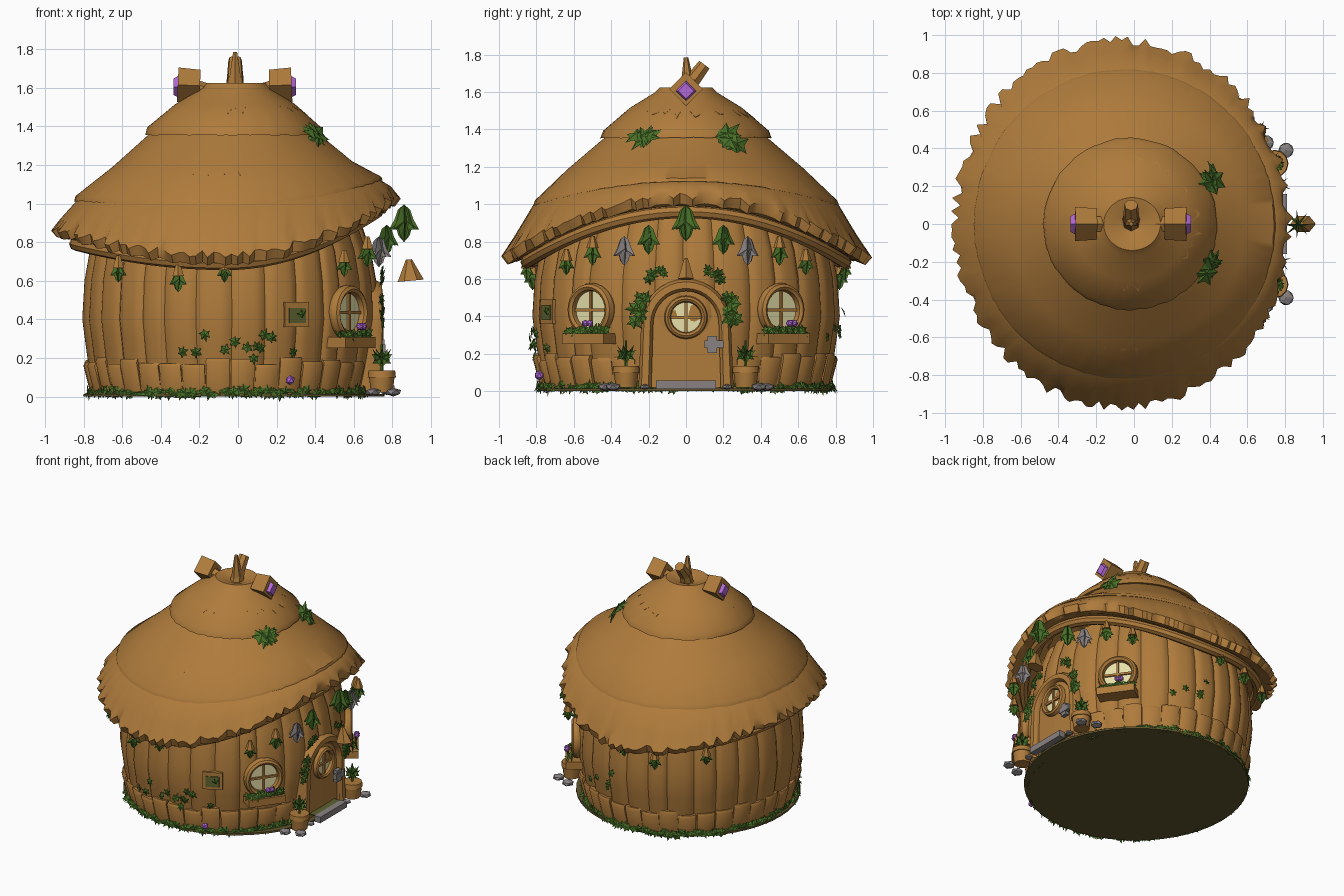
import bpy, bmesh, math, random
from math import sin, cos, pi
from mathutils import Vector, Matrix

if "Cube" in bpy.data.objects:
    bpy.data.objects.remove(bpy.data.objects["Cube"])

random.seed(4)


def material(name, rgb):
    m = bpy.data.materials.new(name)
    m.diffuse_color = (*rgb, 1)
    m.use_nodes = True
    m.node_tree.nodes["Principled BSDF"].inputs["Base Color"].default_value = m.diffuse_color
    return m


BROWN = material("warm brown", (0.43, 0.2, 0.045))
GREEN = material("leaf green", (0.065, 0.16, 0.02))
GREY = material("stone grey", (0.25, 0.22, 0.22))
PURPLE = material("crystal purple", (0.45, 0.14, 0.68))
CREAM = material("window cream", (0.9, 0.84, 0.45))
OLIVE = material("dark olive", (0.12, 0.09, 0.026))
MOSS = material("moss olive", (0.11, 0.125, 0.03))


def finish(bm, name, mat, smooth=True, recalc=True):
    if recalc:
        bmesh.ops.recalc_face_normals(bm, faces=bm.faces)
    me = bpy.data.meshes.new(name)
    bm.to_mesh(me)
    bm.free()
    me.materials.append(mat)
    ob = bpy.data.objects.new(name, me)
    bpy.context.collection.objects.link(ob)
    if smooth:
        bpy.ops.object.select_all(action='DESELECT')
        ob.select_set(True)
        bpy.context.view_layer.objects.active = ob
        bpy.ops.object.shade_smooth_by_angle(angle=math.radians(40))
    return ob


def loft(bm, rows, closed=True):
    """Bridge rows of points with quads."""
    vs = [[bm.verts.new(p) for p in r] for r in rows]
    n = len(rows[0])
    for a, b in zip(vs, vs[1:]):
        for i in range(n if closed else n - 1):
            j = (i + 1) % n
            bm.faces.new((a[i], a[j], b[j], b[i]))
    return vs


def tube(bm, a, b, r1, r2, sides=8):
    a, b = Vector(a), Vector(b)
    d = b - a
    m = Matrix.Translation((a + b) / 2) @ d.to_track_quat('Z', 'Y').to_matrix().to_4x4()
    bmesh.ops.create_cone(bm, cap_ends=True, segments=sides, radius1=r1, radius2=r2,
                          depth=d.length, matrix=m)


def box(bm, c, s, m=Matrix()):
    bmesh.ops.create_cube(bm, size=1, matrix=m @ Matrix.Translation(c) @ Matrix.Diagonal((*s, 1)))


# ---- wall: barrel of bulging planks
PROFILE = [(0.0, .92), (.2, .965), (.4, 1.0), (.6, .985), (.75, .95), (.95, .86)]


def wall(t, z, out=0.0):
    f = PROFILE[-1][1]
    for (z0, f0), (z1, f1) in zip(PROFILE, PROFILE[1:]):
        if z0 <= z <= z1:
            f = f0 + (f1 - f0) * (z - z0) / (z1 - z0)
            break
    return Vector((-.04 + (.765 * f + out) * cos(t), (.82 * f + out) * sin(t), z))


def axes(t):
    """Matrix with x sideways, y up and z pointing outward at angle t."""
    n = Vector((cos(t), sin(t), 0))
    return Matrix(((-n.y, n.x, 0), (0, 0, 1), n)).transposed().to_4x4()


def frame(t, z, out=0.0):
    return Matrix.Translation(wall(t, z, out)) @ axes(math.atan2(sin(t) / .82, cos(t) / .765))


planks = 28
cuts = [2 * pi * (i + random.uniform(-.18, .18)) / planks for i in range(planks)]
cuts.append(cuts[0] + 2 * pi)
ring = [(a + (b - a) * k / 8, -.02 * abs(k / 4 - 1) ** 4 + .004)
        for a, b in zip(cuts, cuts[1:]) for k in range(8)]
bm = bmesh.new()
loft(bm, [[wall(t, z, o) for t, o in ring] for z in (.01, .1, .2, .3, .4, .5, .6, .68, .75, .95)])
finish(bm, "plank_wall", BROWN)

# foundation blocks, left open at the door
bm = bmesh.new()
count = 36
for i in range(count):
    t0, t1 = [2 * pi * (i + k) / count for k in (.03, .97)]
    if abs(cos((t0 + t1) / 2)) > .955 and cos(t0) > 0:
        continue
    h, o = random.uniform(.165, .205), random.uniform(.008, .022)
    ts = [t0 + (t1 - t0) * k / 4 for k in range(5)]
    rows = [[wall(t, z, q - (.012 if k in (0, 4) else 0)) for k, t in enumerate(ts)]
            for z, q in ((.012, -.08), (.012, o), (h - .02, o + .012), (h, o), (h, -.08))]
    v = loft(bm, rows, closed=False)
    for e in (0, 4):
        bm.faces.new([r[e] for r in v])
finish(bm, "foundation_blocks", BROWN)

bm = bmesh.new()
tube(bm, (-.02, 0, 0), (-.02, 0, .014), .78, .78, 48)
finish(bm, "ground_disc", OLIVE)


# ---- thatched roof; row = centre x, radius x, radius y, z, front lift, back lift, raggedness
def roof_point(row, t, j=0.0):
    cx, rx, ry, z, fl, bl = row[:6]
    c = cos(t)
    lift = fl * c * c if c > 0 else bl * c * c
    return Vector((cx + (rx + j) * c, (ry + j) * sin(t), z + lift - j * .8))


def roof_layer(name, rows, n=150, spikes=False):
    bm = bmesh.new()
    jag = [random.random() ** 4 if spikes else random.uniform(-1, 1) for _ in range(n)]
    loft(bm, [[roof_point(r, 2 * pi * i / n, jag[i] * r[6]) for i in range(n)] for r in rows])
    finish(bm, name, BROWN)


roof_layer("thatch_eave", [
    (-.04, .68, .74, .80, .22, .06, 0), (-.065, .83, .90, .70, .29, .13, 0),
    (-.065, .865, .945, .685, .31, .15, .014), (-.065, .885, .97, .735, .31, .14, .026),
    (-.065, .855, .915, .83, .26, .09, .004), (-.05, .79, .82, .99, .13, .02, 0),
    (-.05, .70, .72, 1.06, .08, .01, 0)], 180)
roof_layer("thatch_middle", [
    (-.05, .74, .77, 1.0, .12, .02, 0), (-.05, .797, .818, .992, .13, .02, .003),
    (-.05, .79, .808, 1.02, .12, .02, .003), (-.03, .62, .63, 1.19, .03, 0, 0),
    (-.02, .44, .43, 1.36, 0, 0, 0), (-.02, .36, .36, 1.42, 0, 0, 0)])
roof_layer("thatch_middle_tufts", [
    (-.03, .59, .60, 1.198, .025, 0, .08), (-.03, .594, .604, 1.206, .025, 0, .08),
    (-.02, .44, .43, 1.352, 0, 0, 0)], 150, True)
roof_layer("thatch_crown", [
    (-.02, .41, .41, 1.36, 0, 0, 0), (-.02, .46, .455, 1.355, 0, 0, .004),
    (-.02, .45, .44, 1.395, 0, 0, .003), (-.015, .31, .30, 1.515, 0, 0, 0),
    (-.01, .18, .17, 1.595, 0, 0, 0), (-.01, .15, .14, 1.625, 0, 0, 0),
    (-.01, .10, .09, 1.615, 0, 0, 0), (-.01, .002, .002, 1.58, 0, 0, 0)], 72)
roof_layer("thatch_crown_tufts", [
    (-.015, .315, .305, 1.498, 0, 0, .06), (-.015, .32, .31, 1.506, 0, 0, .06),
    (-.01, .19, .18, 1.58, 0, 0, 0)], 90, True)

# beam following the arched eave
bm = bmesh.new()
loft(bm, [[roof_point((-.06, .78 + .035 * cos(a), .85 + .035 * cos(a), .69 + .035 * sin(a), .27, .1),
                      2 * pi * i / 72) for i in range(72)] for a in [k * pi / 4 for k in range(9)]])
finish(bm, "eave_beam", BROWN)

# roof top: branch stump, beam ends and crystals
bm = bmesh.new()
tube(bm, (-.015, 0, 1.55), (-.015, .035, 1.67), .05, .043, 7)
tube(bm, (-.015, .02, 1.64), (-.015, .10, 1.745), .045, .036, 7)
tube(bm, (-.015, .01, 1.62), (-.015, 0, 1.785), .04, .012, 6)
finish(bm, "branch_stump", BROWN, False)
bm, gems = bmesh.new(), bmesh.new()
for s in (-1, 1):
    x = -.017
    tube(bm, (x + s * .12, 0, 1.57), (x + s * .2, 0, 1.595), .045, .045, 6)
    tube(bm, (x + s * .18, 0, 1.61), (x + s * .295, 0, 1.615), .083, .09, 4)
    tube(gems, (x + s * .285, 0, 1.605), (x + s * .318, 0, 1.605), .06, .042, 4)
finish(bm, "beam_ends", BROWN, False)
finish(gems, "beam_crystals", PURPLE, False)


# ---- round windows
def round_window(name, m, r, thick):
    bm = bmesh.new()
    rows = [[m @ Vector(((r + thick * (1 + cos(a))) * cos(t), (r + thick * (1 + cos(a))) * sin(t),
                         .015 + thick * 1.7 * sin(a))) for t in [2 * pi * i / 28 for i in range(28)]]
            for a in [2 * pi * k / 8 for k in range(9)]]
    loft(bm, rows)
    for size in ((.016, 2 * r, .02), (2 * r, .016, .02)):
        box(bm, (0, 0, .018), size, m)
    finish(bm, name + "_frame", BROWN)
    bm = bmesh.new()
    tube(bm, m @ Vector((0, 0, -.04)), m @ Vector((0, 0, .016)), r + thick * .5, r + thick * .5, 28)
    finish(bm, name + "_glass", CREAM)


# ---- foliage outlines: ivy leaf and long hanging leaf
IVY = [(0, .5), (.22, .18), (.55, .2), (.36, -.12), (.45, -.45), (.18, -.35), (0, -.8)]
DROP = [(0, .5), (.24, .3), (.38, -.1), (.6, -.5), (.3, -.48), (.22, -.75), (0, -1)]


def rot(deg, axis):
    return Matrix.Rotation(math.radians(deg), 4, axis)


def leaf(bm, m, size, half=IVY):
    c = bm.verts.new(m @ Vector((0, -.1 * size, .14 * size)))
    vs = [bm.verts.new(m @ Vector((x * size, y * size, 0)))
          for x, y in half + [(-x, y) for x, y in half[-2:0:-1]]]
    for i, v in enumerate(vs):
        bm.faces.new((c, vs[i - 1], v))


def sprig(bm, m, size, n=3, spread=.5):
    for _ in range(n):
        off = Matrix.Translation([random.uniform(-spread, spread) * size for _ in 'xy'] + [.02])
        leaf(bm, m @ off @ rot(random.uniform(0, 360), 'Z') @ rot(random.uniform(-30, 30), 'X'), size)


leaves, silver, caps, flowers, sills = [bmesh.new() for _ in range(5)]
for s in (-1, 1):
    # side window, sill and flower bed
    m = Matrix.Translation((.557, s * .497, .435)) @ axes(s * .62)
    round_window(("right" if s < 0 else "left") + "_window", m, .1, .022)
    box(sills, (0, -.155, .03), (.27, .055, .13), m)
    for k in range(13):
        p = m @ Matrix.Translation((-.12 + .02 * k, -.112, .05 + .025 * (k % 2)))
        leaf(leaves, p @ rot(random.uniform(-50, 0), 'X') @ rot(random.uniform(0, 360), 'Z'), .06)
    for k in (-.01, .02):
        bmesh.ops.create_icosphere(flowers, subdivisions=1, radius=.021,
                                   matrix=m @ Matrix.Translation((.02 + k, -.072, .085)))
    # ivy by the door and along its arch
    for y, z, size in ((.24, .45, .075), (.25, .39, .075), (.23, .49, .055), (.19, .61, .055), (.13, .64, .045)):
        sprig(leaves, Matrix.Translation((.725, s * y, z)) @ axes(0), size, 3, .4)
    # ivy on the roof
    m = Matrix.Translation((.395, s * .24, 1.335)) @ Vector((.7, s * .3, .8)).to_track_quat('Z', 'Y').to_matrix().to_4x4()
    sprig(leaves, m, .13, 4, .3)
    # corner ivy
    for k in range(5):
        sprig(leaves, frame(s * random.uniform(1.1, 1.5), random.uniform(.2, .45), .005), .05, 1)
    # hanging leaves under the front, capped drops along the sides: y, x, top, height
    for y, x, z, h in ((.2, .77, .89, .16), (.33, .73, .83, .16), (.5, .67, .80, .13), (.64, .55, .73, .11),
                       (.85, -.07, .69, .10), (.82, -.31, .66, .12), (.64, -.62, .70, .11)):
        bm = silver if y == .33 else leaves
        base = Matrix.Translation((x, s * y, z - h / 3)) @ axes(math.atan2(s * y, x))
        for a in (0, 60, 120):
            leaf(bm, base @ rot(a, 'Y'), h / 1.5, DROP)
        if y > .4:
            tube(caps, (x, s * y, z - .035), (x, s * y, z + .03), .034, .012, 6)
for a in (0, 45, 90, 135):
    leaf(leaves, Matrix.Translation((.86, 0, .93)) @ rot(a, 'Z') @ rot(90, 'X'), .13, DROP)
for k in range(8):
    sprig(leaves, frame(-1.9 + .09 * k, random.uniform(.2, .32), .008), .055, 1)
# grass tufts round the foot of the wall
for i in range(150):
    t = 2 * pi * i / 150
    if cos(t) < .97:
        m = frame(t, random.uniform(.012, .035), random.uniform(.015, .035))
        leaf(leaves, m @ rot(random.uniform(-70, 10), 'X') @ rot(random.uniform(0, 360), 'Z'), .058)
bmesh.ops.create_icosphere(flowers, subdivisions=1, radius=.026, matrix=Matrix.Translation((.27, -.785, .085)))

# ---- pots with plants and stones beside the door
pots, stones = bmesh.new(), bmesh.new()
for s in (-1, 1):
    p = Vector((.745, s * .32, 0))
    tube(pots, p + Vector((0, 0, .02)), p + Vector((0, 0, .1)), .056, .066, 12)
    tube(pots, p + Vector((0, 0, .1)), p + Vector((0, 0, .135)), .073, .069, 12)
    tube(leaves, p + Vector((0, 0, .12)), p + Vector((0, 0, .27)), .009, .006, 5)
    for a in range(0, 360, 72):
        m = Matrix.Translation(p + Vector((0, 0, .16))) @ rot(a, 'Z')
        leaf(leaves, m @ rot(-60, 'X') @ Matrix.Translation((0, -.03, 0)), .09)
    for x, y, r in ((.805, .39, .045), (.70, .43, .045), (.77, .22, .03)):
        bmesh.ops.create_icosphere(stones, subdivisions=1, radius=r, matrix=Matrix.Translation(
            (x, s * y, .023)) @ Matrix.Diagonal((1, 1, .5, 1)))
finish(pots, "plant_pots", BROWN)
finish(stones, "stones", GREY, False)
finish(leaves, "foliage", GREEN, False, False)
finish(silver, "grey_leaves", GREY, False, False)
finish(caps, "leaf_caps", BROWN)
finish(flowers, "flowers", PURPLE, False)
finish(sills, "window_sills", BROWN, False)


# ---- arched door
def arch(w, x):
    pts = [(x, w * cos(a), .36 + w * sin(a)) for a in [pi * k / 16 for k in range(17)]]
    return [(x, w * 1.06, .02)] + pts + [(x, -w * 1.06, .02)]


for name, rows in (("door_panel", ((.19, .6), (.19, .71), (0, .715))),
                   ("door_frame", ((.175, .6), (.175, .73), (.19, .748), (.225, .745), (.24, .72), (.24, .6)))):
    bm = bmesh.new()
    loft(bm, [arch(w, x) for w, x in rows], closed=False)
    finish(bm, name, BROWN)
round_window("door_window", Matrix.Translation((.708, 0, .395)) @ axes(0), .08, .018)
bm = bmesh.new()
box(bm, (.75, .15, .25), (.03, .10, .04))
box(bm, (.745, .14, .25), (.03, .05, .09))
box(bm, (.785, 0, .035), (.05, .32, .045))
finish(bm, "door_latch_and_step", GREY, False)
bm = bmesh.new()
box(bm, (.735, 0, .053), (.05, .3, .008))
finish(bm, "door_mat", MOSS, False)
bm = bmesh.new()
tube(bm, (.895, 0, .6), (.885, 0, .71), .068, .016, 6)
bmesh.ops.scale(bm, vec=(1, .7, 1), verts=bm.verts)
finish(bm, "lamp_hood", BROWN, False)

# square hatch on the wall
m = frame(-1.11, .425, -.006)
bm = bmesh.new()
box(bm, (0, 0, 0), (.14, .13, .04), m)
finish(bm, "wall_hatch", BROWN, False)
bm = bmesh.new()
box(bm, (0, -.005, .022), (.095, .08, .008), m)
finish(bm, "hatch_panel", MOSS, False)
